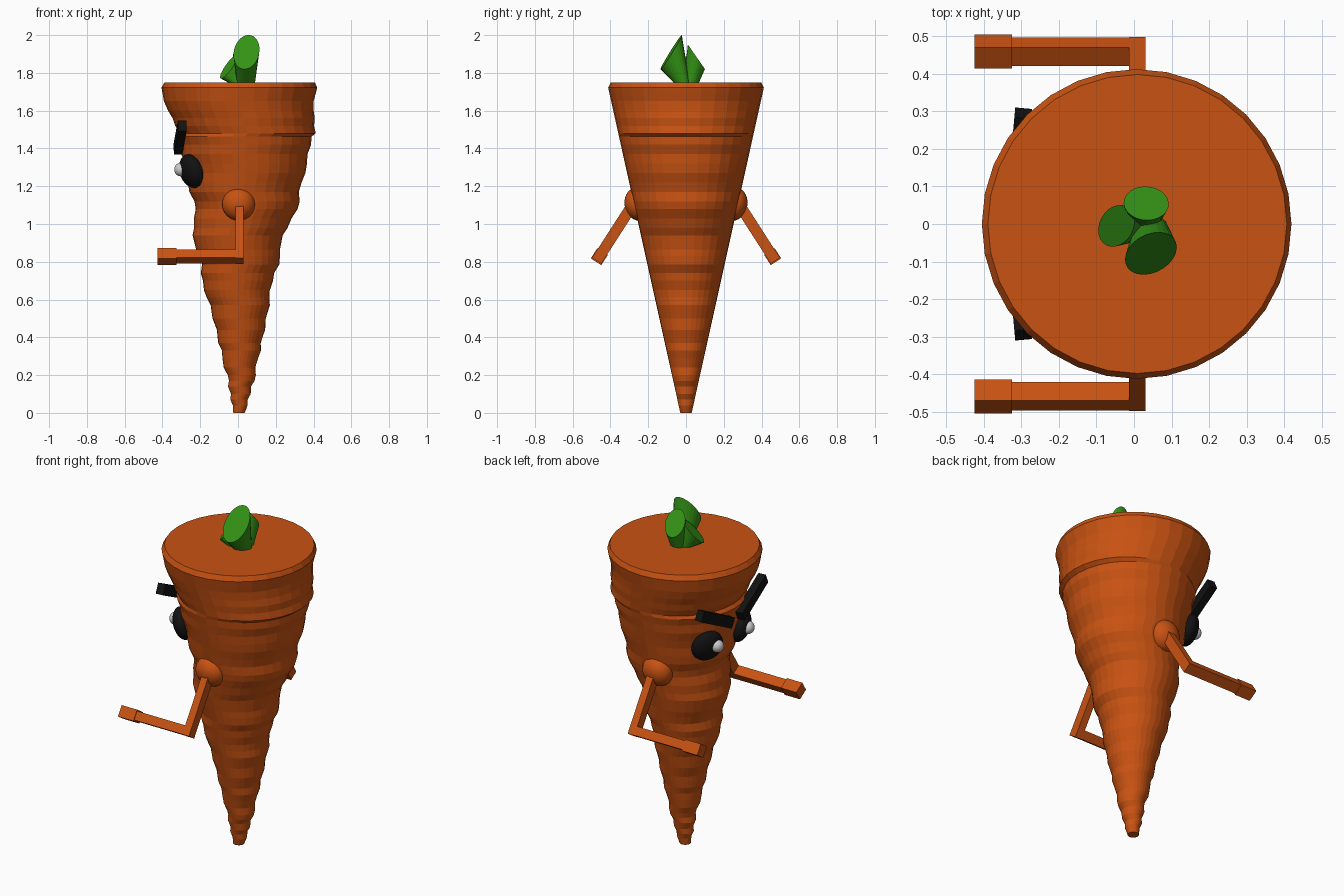
import bpy, bmesh, math
from mathutils import Vector, Matrix

if "Cube" in bpy.data.objects:
    bpy.data.objects.remove(bpy.data.objects["Cube"])


def material(name, rgb):
    m = bpy.data.materials.new(name)
    m.diffuse_color = (*rgb, 1)
    m.use_nodes = True
    m.node_tree.nodes["Principled BSDF"].inputs["Base Color"].default_value = m.diffuse_color
    return m


ORANGE = material("carrot_orange", (0.58, 0.085, 0.006))
GREEN = material("leaf_green", (0.035, 0.30, 0.008))
BLACK = material("black", (0.006, 0.006, 0.006))
WHITE = material("white", (0.75, 0.75, 0.75))


def finish(name, bm, mat, smooth=False):
    bmesh.ops.recalc_face_normals(bm, faces=bm.faces)
    me = bpy.data.meshes.new(name)
    bm.to_mesh(me)
    bm.free()
    me.materials.append(mat)
    if smooth:
        me.shade_smooth()
    ob = bpy.data.objects.new(name, me)
    bpy.context.collection.objects.link(ob)
    return ob


def loft(name, rings, mat):
    """Skin a list of point rings and cap both ends."""
    bm = bmesh.new()
    loops = [[bm.verts.new(p) for p in ring] for ring in rings]
    n = len(loops[0])
    for a, b in zip(loops, loops[1:]):
        for i in range(n):
            j = (i + 1) % n
            bm.faces.new((a[i], a[j], b[j], b[i]))
    bm.faces.new(loops[0][::-1])
    bm.faces.new(loops[-1])
    return finish(name, bm, mat)


def ellipse(c, u, v, n):
    return [Vector(c) + Vector(u) * math.cos(2 * math.pi * i / n)
            + Vector(v) * math.sin(2 * math.pi * i / n) for i in range(n)]


def bar(name, start, end, side, w, d, mat):
    """Square bar; w is its size along side, d across it."""
    start, end = Vector(start), Vector(end)
    z = (end - start).normalized()
    x = (Vector(side) - z * z.dot(Vector(side))).normalized()
    y = z.cross(x)
    corners = [(-1, -1), (1, -1), (1, 1), (-1, 1)]
    rings = [[p + x * (a * w / 2) + y * (b * d / 2) for a, b in corners]
             for p in (start, end)]
    return loft(name, rings, mat)


def ball(name, c, radii, axis, mat, smooth=True):
    """Ellipsoid whose local z points along axis."""
    bm = bmesh.new()
    rot = Vector(axis).to_track_quat('Z', 'Y').to_matrix().to_4x4()
    bmesh.ops.create_uvsphere(
        bm, u_segments=24, v_segments=16, radius=1,
        matrix=Matrix.Translation(c) @ rot @ Matrix.Diagonal((*radii, 1)))
    return finish(name, bm, mat, smooth)


# Body: straight cone whose rings are shifted along x to make wrinkles
shifts = [(0, 0.005), (.04, .012), (.07, .005), (.1, .015), (.14, .008), (.17, .02),
          (.2, .02), (.24, .008), (.29, .012), (.33, .018), (.37, .008), (.41, .012),
          (.44, .016), (.5, .006), (.57, .012), (.61, .0), (.65, -.006), (.7, .0),
          (.74, -.003), (.785, .014), (.83, .008), (.865, .0), (.94, -.002),
          (.98, .015), (1.03, .025), (1.08, .046), (1.12, .048), (1.17, .032),
          (1.22, .036), (1.27, .045), (1.32, .042), (1.37, .034), (1.42, .042),
          (1.462, .034), (1.48, .053), (1.52, .035), (1.56, .03), (1.6, .015),
          (1.65, .004), (1.69, .006), (1.722, .007)]
rings = [ellipse((s, 0, z), (.03 + .222 * z, 0, 0), (0, .03 + .222 * z, 0), 32)
         for z, s in shifts]
rings.append(ellipse((.009, 0, 1.75), (.398, 0, 0), (0, .398, 0), 32))
loft("body", rings, ORANGE)

# Leaf stalks: round base, slanted oval tip (base, low tip, high tip, half width)
leaves = [
    ("front_leaf", (.042, -.018, 1.74), (.025, -.135, 1.82), (.065, -.022, 2.0), (.066, 0, -.012)),
    ("back_leaf", (.03, .025, 1.74), (.03, .1, 1.82), (.035, .01, 1.95), (.06, 0, 0)),
    ("side_leaf", (.0, .0, 1.74), (-.09, -.04, 1.77), (-.004, .03, 1.9), (.022, -.043, 0)),
]
for name, base, low, high, half in leaves:
    low, high, half = Vector(low), Vector(high), Vector(half)
    up = (high - low) / 2
    flat = Vector((up.x, up.y, 0)).normalized() * .04
    w = Vector((half.x, half.y, 0)).normalized() * .045
    loft(name, [ellipse(base, flat, w, 24), ellipse((low + high) / 2, up, half, 24)], GREEN)

# Arms and face, mirrored across y
for s, tag in ((1, "left"), (-1, "right")):
    down = Vector((0, .54 * s, -.84))
    elbow = Vector((.0085, .459 * s, .827))
    across = (0, .84 * s, .54)
    ball(tag + "_shoulder", (.004, .255 * s, 1.105), (.088, .088, .07),
         (0, .95 * s, -.2), ORANGE)
    bar(tag + "_upper_arm", elbow - down * .36, elbow + down * .026,
        (1, 0, 0), .043, .058, ORANGE)
    bar(tag + "_forearm", (.03, elbow.y, elbow.z), (-.33, elbow.y, elbow.z),
        across, .058, .05, ORANGE)
    bar(tag + "_hand", (-.325, elbow.y, elbow.z), (-.425, elbow.y, elbow.z),
        across, .066, .064, ORANGE)
    ball(tag + "_eye", (-.247, .155 * s, 1.28), (.09, .092, .052),
         (-.86, .48 * s, -.28), BLACK)
    ball(tag + "_eye_glint", (-.303, .143 * s, 1.288), (.036, .036, .034),
         (-.86, .48 * s, -.2), WHITE)
    bar(tag + "_brow", (-.318, .045 * s, 1.395), (-.295, .295 * s, 1.52),
        (0, 0, 1), .06, .045, BLACK)
